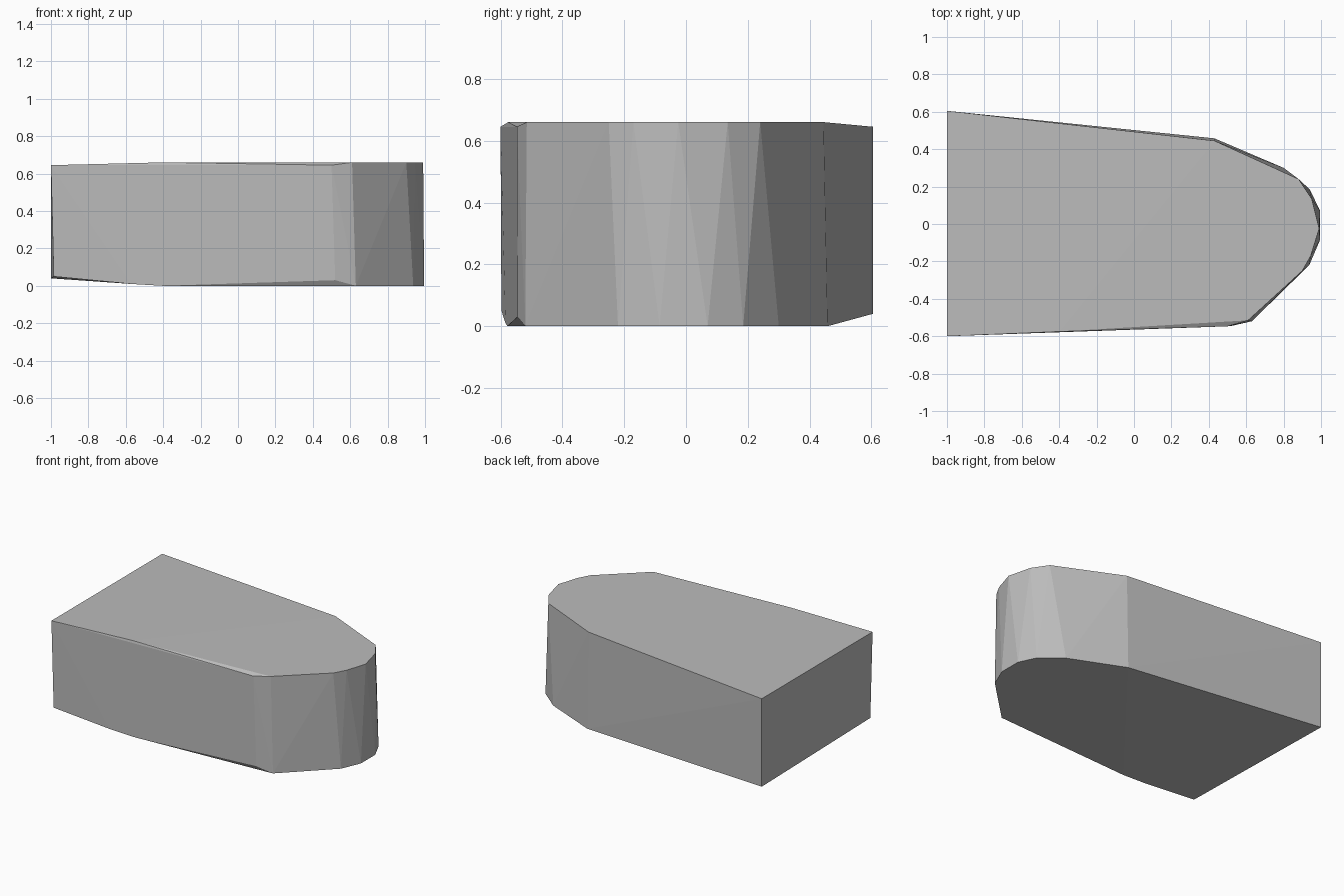
import bpy
import bmesh

HEIGHT = 0.66
SHOULDER = 0.645  # rim corners that sit a little below the flat top


def make_material(name, value):
    """One flat grey material."""
    material = bpy.data.materials.new(name)
    material.use_nodes = True
    colour = (value, value, value, 1.0)
    material.diffuse_color = colour
    shader = material.node_tree.nodes["Principled BSDF"]
    shader.inputs["Base Color"].default_value = colour
    return material


def lift(outline, height):
    """Place a flat outline at one height."""
    return [(x, y, height) for x, y in outline]


def hull_object(name, points, material):
    """Faceted convex solid through all points."""
    bm = bmesh.new()
    for point in points:
        bm.verts.new(point)
    result = bmesh.ops.convex_hull(bm, input=bm.verts)
    loose = [v for v in set(result["geom_interior"] + result["geom_unused"])
             if isinstance(v, bmesh.types.BMVert)]
    bmesh.ops.delete(bm, geom=loose, context="VERTS")
    # Merge the triangles of flat faces
    bmesh.ops.dissolve_limit(bm, angle_limit=0.002, verts=bm.verts, edges=bm.edges)
    bmesh.ops.recalc_face_normals(bm, faces=bm.faces)
    mesh = bpy.data.meshes.new(name)
    bm.to_mesh(mesh)
    bm.free()
    mesh.materials.append(material)
    solid = bpy.data.objects.new(name, mesh)
    bpy.context.scene.collection.objects.link(solid)
    return solid


cube = bpy.data.objects.get("Cube")
if cube:
    bpy.data.objects.remove(cube, do_unlink=True)

# Flat top: rounded nose, long sides
top_rim = lift([(-0.4, -0.575), (0.61, -0.515), (0.9, -0.25), (0.945, -0.17),
                (0.99, -0.025), (0.95, 0.135), (0.88, 0.24), (0.43, 0.445)], HEIGHT)

# Flat base: nose corners fall between those of the top, giving slanted facets
base_rim = lift([(-0.4, -0.578), (0.63, -0.52), (0.937, -0.22), (0.995, -0.085),
                 (0.995, 0.07), (0.94, 0.185), (0.8, 0.3), (0.43, 0.458)], 0)

# Square rear end, with the lower edge raised, and the chamfered side corner
rear_corners = [(-1, 0.605, SHOULDER), (-1, -0.6, SHOULDER),
                (-1, 0.605, 0.04), (-0.985, -0.597, 0.05)]
side_corners = [(0.5, -0.547, SHOULDER), (0.52, -0.545, 0.03), (-0.57, -0.584, 0.01)]

hull_object("faceted_block", top_rim + base_rim + rear_corners + side_corners,
            make_material("plain grey", 0.5))
